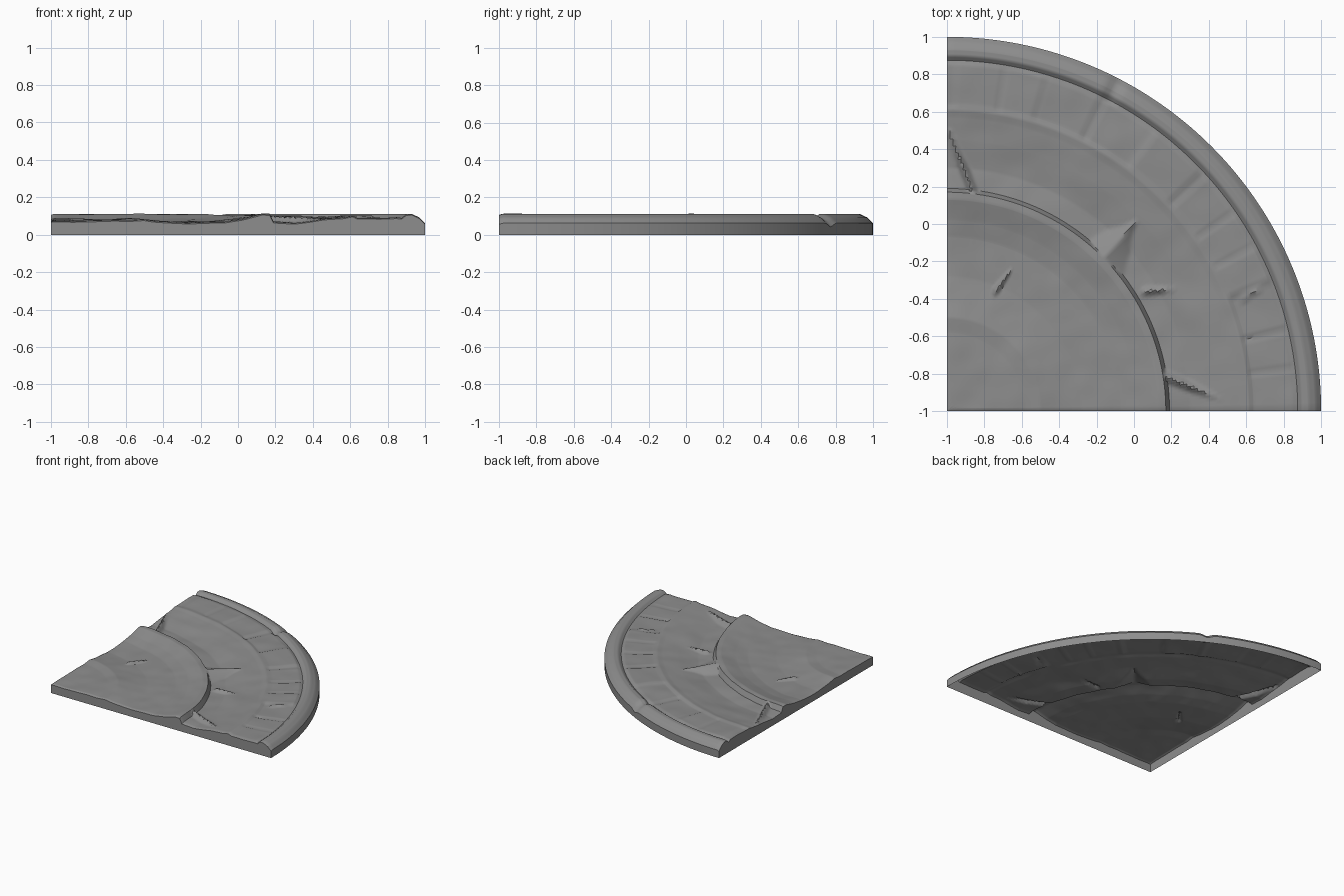
import bpy, bmesh, math, random
from mathutils import Vector, noise

cube = bpy.data.objects.get("Cube")
if cube:
    bpy.data.objects.remove(cube, do_unlink=True)

random.seed(4)
CORNER = Vector((-1, -1))          # centre of the quarter circle
ANGLE_STEPS, RING_STEPS = 140, 110
TOP = 0.113

# Radial section: (radius, height), from the corner out to the rim
SECTION = [(0, .072), (.42, .078), (.5, .086), (.58, .078), (.72, .066),
           (.93, .068), (1.02, .082), (1.13, .108), (1.17, .106), (1.19, .066),
           (1.3, .06), (1.45, .08), (1.57, .092), (1.61, .1), (1.64, .094),
           (1.85, .097), (1.875, .09), (1.9, .11), (1.93, .111), (1.97, .092),
           (2, .062)]

# Rock spurs: start, end, half width at start and end, crest height at each
SPURS = [((-.16, -.18), (.06, .07), .15, .015, .108, .08),
         ((.1, -.79), (.55, -.97), .05, .03, .106, .09),
         ((-.86, .17), (-.99, .5), .04, .03, .108, .1),
         ((.06, -.36), (.22, -.35), .05, .03, .085, .08),
         ((-.28, .4), (-.22, .46), .08, .04, .098, .1),
         ((-.74, -.36), (-.66, -.25), .06, .02, .084, .08),
         ((.58, -.4), (.7, -.33), .05, .03, .102, .106)]

# Curved paving stones, each with its own small height change
joints = [0]
while joints[-1] < 90:
    joints.append(joints[-1] + random.uniform(6, 11))
stone_lift = [random.uniform(-.008, .007) for _ in joints]


def section_height(r):
    for (r0, z0), (r1, z1) in zip(SECTION, SECTION[1:]):
        if r <= r1:
            return z0 + (z1 - z0) * (r - r0) / (r1 - r0)
    return SECTION[-1][1]


def stone_offset(r, degrees):
    if not 1.62 < r < 1.87:
        return 0
    i = max(k for k, j in enumerate(joints) if j <= degrees + .001)
    near = min(abs(degrees - j) for j in joints[1:])
    return stone_lift[i] - (.006 if near < .4 else 0)


def spur_height(p, spur):
    a, b, w0, w1, z0, z1 = spur
    a, b = Vector(a), Vector(b)
    t = (p - a).dot(b - a) / (b - a).length_squared
    t = min(1, max(0, t))
    d = (p - a.lerp(b, t)).length / (w0 + (w1 - w0) * t)
    return (z0 + (z1 - z0) * t) - .05 * d if d < 1 else 0


def surface_height(r, degrees, p):
    z = section_height(r)
    # Worn, uneven ground inside the rim
    if r < 1.87:
        z += .009 * noise.noise((p.x * 3.2, p.y * 3.2, .3))
        z += .004 * noise.noise((p.x * 8, p.y * 8, 5))
    z += stone_offset(r, degrees)
    z = max([z] + [spur_height(p, s) for s in SPURS])
    # Chip broken out of the rim
    if r > 1.86 and abs(degrees - 62.5) < 1.6:
        z -= .022 * (1 - abs(degrees - 62.5) / 1.6)
    # Softened straight edges
    side = min(p.x + 1, p.y + 1)
    if side < .015:
        z -= .006 * (1 - side / .015)
    return min(z, TOP)


def build_slab():
    bm = bmesh.new()
    radii = sorted({2 * i / RING_STEPS for i in range(1, RING_STEPS + 1)}
                   | {r for r, z in SECTION if r > 0})
    centre = bm.verts.new((-1, -1, section_height(0) - .006))
    rings = []
    for r in radii:
        ring = []
        for k in range(ANGLE_STEPS + 1):
            degrees = 90 * k / ANGLE_STEPS
            a = math.radians(degrees)
            p = CORNER + Vector((math.cos(a), math.sin(a))) * r
            ring.append(bm.verts.new((p.x, p.y, surface_height(r, degrees, p))))
        rings.append(ring)
    for k in range(ANGLE_STEPS):
        bm.faces.new((centre, rings[0][k], rings[0][k + 1]))
        for inner, outer in zip(rings, rings[1:]):
            bm.faces.new((inner[k], outer[k], outer[k + 1], inner[k + 1]))
    # Side walls dropped to the ground, open underneath
    border = [e for e in bm.edges if e.is_boundary]
    walls = bmesh.ops.extrude_edge_only(bm, edges=border)["geom"]
    for v in walls:
        if isinstance(v, bmesh.types.BMVert):
            v.co.z = 0
    bmesh.ops.recalc_face_normals(bm, faces=bm.faces)
    if sum(f.normal.z * f.calc_area() for f in bm.faces) < 0:
        bmesh.ops.reverse_faces(bm, faces=bm.faces)
    mesh = bpy.data.meshes.new("quarter_slab")
    bm.to_mesh(mesh)
    bm.free()
    return mesh


# Stone colour
stone = bpy.data.materials.new("grey stone")
stone.use_nodes = True
colour = (.27, .27, .27, 1)
stone.diffuse_color = colour
bsdf = next(n for n in stone.node_tree.nodes if n.type == "BSDF_PRINCIPLED")
bsdf.inputs["Base Color"].default_value = colour

slab = bpy.data.objects.new("quarter_slab", build_slab())
slab.data.materials.append(stone)
bpy.context.collection.objects.link(slab)
bpy.ops.object.select_all(action="DESELECT")
slab.select_set(True)
bpy.context.view_layer.objects.active = slab
bpy.ops.object.shade_smooth_by_angle(angle=math.radians(40))
